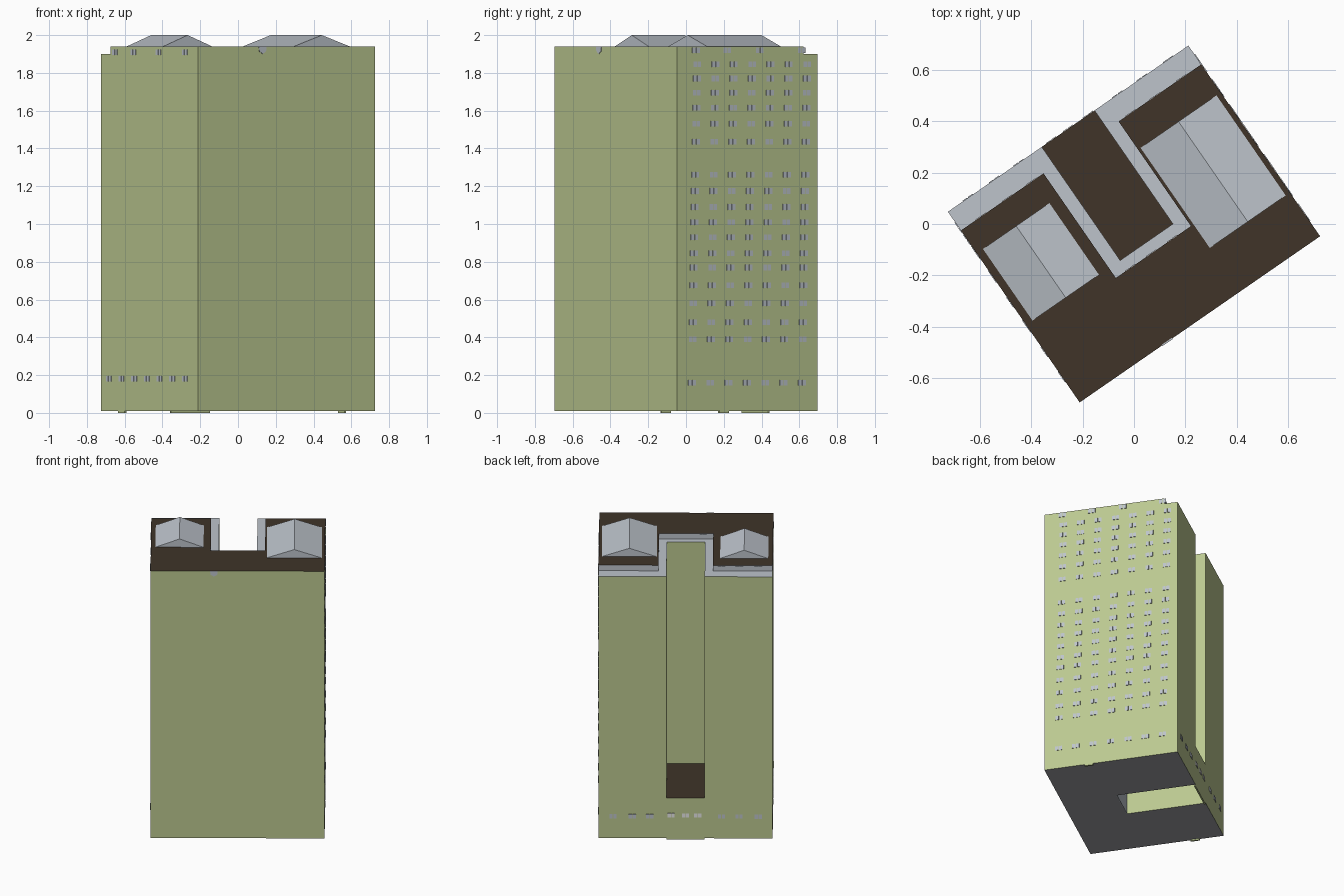
import bpy
import bmesh
from math import radians
from mathutils import Vector

cube = bpy.data.objects.get("Cube")
if cube:
    bpy.data.objects.remove(cube, do_unlink=True)

TURN = radians(34.65)      # the whole tower is turned in plan
HX, HY = 0.57, 0.452       # half sizes of the plan
SX, SY = 0.125, -0.086     # light well: half width and inner end
BASE, LEDGE, TOP = 0.01, 1.90, 1.94


def material(name, rgb):
    m = bpy.data.materials.new(name)
    m.use_nodes = True
    m.diffuse_color = (*rgb, 1)
    node = m.node_tree.nodes["Principled BSDF"]
    node.inputs["Base Color"].default_value = (*rgb, 1)
    node.inputs["Roughness"].default_value = 0.9
    return m


GREEN = material("wall_green", (0.50, 0.58, 0.28))
BROWN = material("roof_brown", (0.05, 0.034, 0.022))
GREY = material("trim_grey", (0.51, 0.55, 0.60))
UNDER = material("underside_grey", (0.34, 0.345, 0.37))
WHITE = material("window_white", (0.9, 0.9, 0.9))


def finish(name, bm, mats, rule=None):
    bmesh.ops.recalc_face_normals(bm, faces=bm.faces)
    if rule:
        for f in bm.faces:
            f.material_index = rule(f)
    me = bpy.data.meshes.new(name)
    bm.to_mesh(me)
    bm.free()
    for m in mats:
        me.materials.append(m)
    ob = bpy.data.objects.new(name, me)
    ob.rotation_euler.z = TURN
    bpy.context.collection.objects.link(ob)
    return ob


def extrude(bm, pts, step):
    face = bm.faces.new([bm.verts.new(p) for p in pts])
    new = bmesh.ops.extrude_face_region(bm, geom=[face])["geom"]
    bmesh.ops.translate(bm, vec=step,
                        verts=[v for v in new if isinstance(v, bmesh.types.BMVert)])
    # extrude drops nothing here, so the first face stays as the end cap


def add_box(bm, x0, x1, y0, y1, z0, z1):
    pts = [(x0, y0, z0), (x1, y0, z0), (x1, y1, z0), (x0, y1, z0)]
    extrude(bm, pts, Vector((0, 0, z1 - z0)))


def box(name, dims, mats, rule=None):
    bm = bmesh.new()
    add_box(bm, *dims)
    return finish(name, bm, mats, rule)


def u_block(name, wing_y, well_x, well_y, z0, z1, mats, rule):
    half = [(HX, -HY), (HX, wing_y), (well_x, wing_y), (well_x, well_y)]
    plan = half + [(-x, y) for x, y in reversed(half)]
    bm = bmesh.new()
    extrude(bm, [(x, y, z0) for x, y in plan], Vector((0, 0, z1 - z0)))
    return finish(name, bm, mats, rule)


# Tower body: green walls, grey ledge, grey underside
u_block("tower_walls", HY, SX, SY, BASE, LEDGE, [GREEN, GREY, UNDER],
        lambda f: 1 if f.normal.z > 0.5 else 2 if f.normal.z < -0.5 else 0)


# Top step: brown roof, green outer sides, grey sides towards the ledge
def roof_rule(f):
    c = f.calc_center_median()
    if f.normal.z > 0.5:
        return 1
    return 0 if abs(c.x) > HX - 0.01 or c.y < -HY + 0.01 else 2


STEP_Y, STEP_X, STEP_END = 0.363, 0.178, -0.133
u_block("roof_step", STEP_Y, STEP_X, STEP_END, LEDGE, TOP,
        [GREEN, BROWN, GREY], roof_rule)

# Light well: floor, street side wall and inner end lining
box("well_floor", (-SX, SX, SY, HY, 0.29, 0.30), [GREEN, BROWN],
    lambda f: 1 if f.normal.z > 0.5 else 0)
box("well_front_wall", (-SX, SX, HY - 0.01, HY, 0, 0.297), [GREEN])
box("well_end_lining", (-SX, SX, SY, SY + 0.005, BASE, 0.29), [GREY])

# Small sills at the foot of the side walls
box("sill_left", (HX - 0.01, HX + 0.002, -0.18, -0.12, 0, 0.012), [GREEN])
box("sill_right", (-HX - 0.002, -HX + 0.01, 0.23, 0.29, 0, 0.012), [GREEN])


# Gabled roof sheds
def shed(name, x0, x1, y0, y1):
    bm = bmesh.new()
    gable = [(x0, y0, TOP), (x1, y0, TOP), ((x0 + x1) / 2, y0, 2)]
    extrude(bm, gable, Vector((0, y1 - y0, 0)))
    finish(name, bm, [GREY])


shed("roof_shed_large", 0.19, 0.55, -0.245, 0.23)
shed("roof_shed_small", -0.54, -0.225, -0.085, 0.255)


# Windows: pairs of small plates, given as (position along wall, height)
def windows(name, places, axis, at, mat=GREY):
    bm = bmesh.new()
    for s, z in places:
        for d in (-0.013, 0.013):
            a, b = s + d - 0.011, s + d + 0.011
            span = (at - 0.003, at + 0.003)
            xy = (*span, a, b) if axis == "x" else (a, b, *span)
            add_box(bm, *xy, z - 0.015, z + 0.015)
    finish(name, bm, [mat])


columns = [-0.36 + 0.118 * i for i in range(7)]
rows = [0.16, 0.39, 0.48, 0.58, 0.675, 0.77, 0.845, 0.93, 1.01, 1.09, 1.175,
        1.26, 1.435, 1.53, 1.615, 1.695, 1.77, 1.845]
grid = [(c + 0.02 * z, z) for z in rows for c in columns]
grid += [(c, 1.92) for c in (-0.33, -0.13, 0.08, 0.35)]
windows("left_wall_windows", grid, "x", HX)

few = [(c + 0.03, 0.18) for c in columns]
few += [(c, 1.91) for c in (-0.33, -0.085, 0.15, 0.32)]
windows("right_wall_windows", few, "x", -HX)

wing = (0.235, 0.35, 0.475)
windows("back_wall_windows", [(s * c, 0.168) for c in wing for s in (1, -1)], "y", HY)
windows("well_wall_windows", [(c, 0.175) for c in (-0.08, 0, 0.095)], "y", HY, WHITE)
windows("step_windows", [(s * c, 1.92) for c in wing for s in (1, -1)], "y", STEP_Y)
windows("well_step_windows", [(c, 1.92) for c in (-0.11, -0.01, 0.09)], "y", STEP_END)

# Small grey plate at the top of the front wall
bm = bmesh.new()
outline = [(-0.025, 1.94), (0.025, 1.94), (0.022, 1.915), (0, 1.9), (-0.022, 1.915)]
extrude(bm, [(-0.155 + x, -HY - 0.003, z) for x, z in outline], Vector((0, 0.006, 0)))
finish("front_wall_plate", bm, [GREY])
